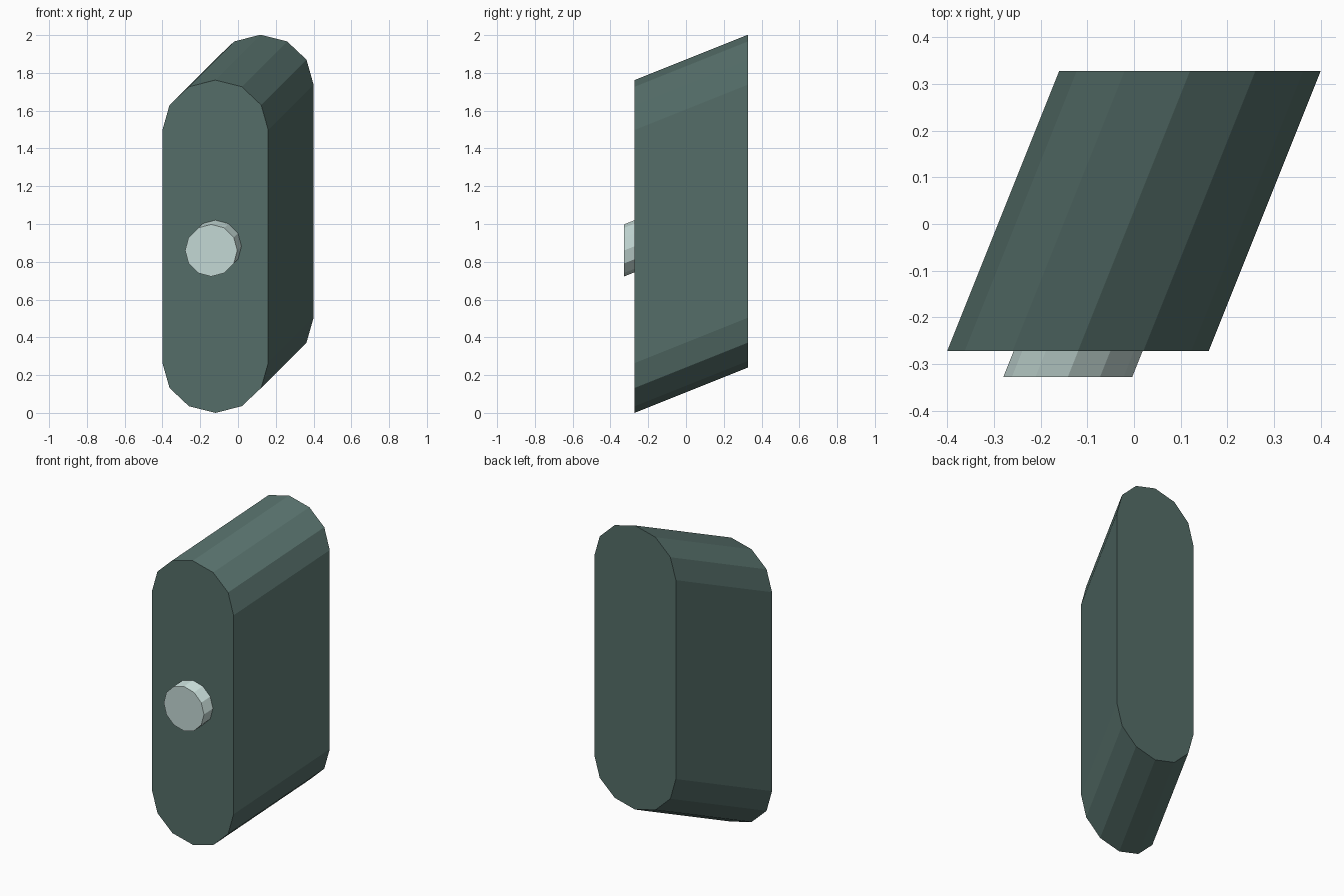
import bpy, bmesh
from math import cos, sin, pi
from mathutils import Vector

if "Cube" in bpy.data.objects:
    bpy.data.objects.remove(bpy.data.objects["Cube"])

SHEAR = 0.4  # x and z drift per unit of depth


def material(name, color):
    m = bpy.data.materials.new(name)
    m.diffuse_color = (*color, 1)
    m.use_nodes = True
    m.node_tree.nodes["Principled BSDF"].inputs["Base Color"].default_value = m.diffuse_color
    return m


def skewed_prism(name, profile, y0, y1, mat):
    """Extrude an x-z profile from y0 to y1 along the slanted direction."""
    bm = bmesh.new()
    front = bm.faces.new([bm.verts.new((x, y0, z)) for x, z in profile])
    ext = bmesh.ops.extrude_face_region(bm, geom=[front], use_keep_orig=True)
    depth = y1 - y0
    verts = [g for g in ext["geom"] if isinstance(g, bmesh.types.BMVert)]
    bmesh.ops.translate(bm, verts=verts,
                        vec=Vector((SHEAR * depth, depth, SHEAR * depth)))
    bmesh.ops.recalc_face_normals(bm, faces=bm.faces)
    mesh = bpy.data.meshes.new(name)
    bm.to_mesh(mesh)
    bm.free()
    mesh.materials.append(mat)
    obj = bpy.data.objects.new(name, mesh)
    bpy.context.collection.objects.link(obj)
    return obj


def arc(cx, cz, rx, rz, start, steps, count):
    return [(cx + rx * cos(start + i * pi / steps),
             cz + rz * sin(start + i * pi / steps)) for i in range(count)]


# Body: tall rounded slot shape, slanted back to the upper right
body_profile = (arc(-0.12, 1.498, 0.28, 0.264, 0, 6, 7)
                + arc(-0.12, 0.264, 0.28, 0.264, pi, 6, 7))
skewed_prism("body", body_profile, -0.272, 0.328,
             material("dark_teal", (0.09, 0.155, 0.14)))

# Button: twelve-sided disc on the front face
button_profile = arc(-0.142, 0.86, 0.138, 0.138, 0, 6, 12)
skewed_prism("button", button_profile, -0.328, -0.262,
             material("pale_teal", (0.55, 0.69, 0.66)))
